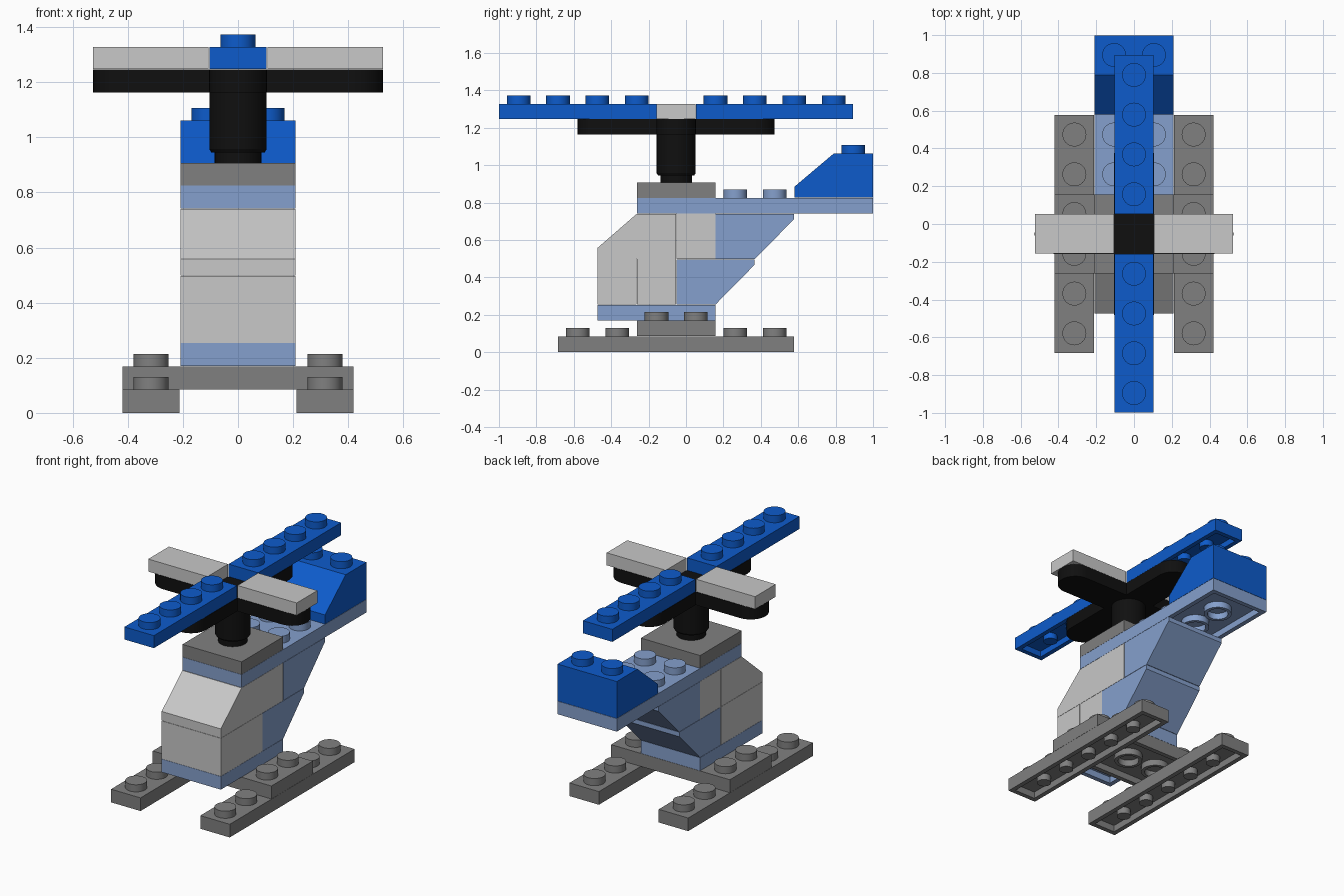
import bpy, bmesh, math
from mathutils import Matrix, Vector

cube = bpy.data.objects.get("Cube")
if cube:
    bpy.data.objects.remove(cube, do_unlink=True)

P = 2 / 9.5            # stud pitch
C = -P / 4             # y of the rotor axis
H = 0.084              # plate height
GAP = 0.001            # seam between bricks
STUD_R, STUD_H = 0.3 * P, 0.045
parts = []


def material(name, rgb):
    m = bpy.data.materials.new(name)
    m.use_nodes = True
    m.diffuse_color = (*rgb, 1)
    m.node_tree.nodes["Principled BSDF"].inputs["Base Color"].default_value = (*rgb, 1)
    return m


BLUE = material("blue", (0.004, 0.105, 0.6))
PALE = material("pale blue", (0.235, 0.352, 0.61))
LIGHT = material("light grey", (0.58, 0.58, 0.58))
DARK = material("dark grey", (0.216, 0.216, 0.216))
BLACK = material("black", (0.005, 0.005, 0.005))


def finish(name, bm, mat):
    bmesh.ops.recalc_face_normals(bm, faces=bm.faces)
    mesh = bpy.data.meshes.new(name)
    bm.to_mesh(mesh)
    bm.free()
    mesh.materials.append(mat)
    ob = bpy.data.objects.new(name, mesh)
    bpy.context.collection.objects.link(ob)
    parts.append(ob)
    return ob


def cylinder(bm, x, y, z0, z1, r, r2=None):
    bmesh.ops.create_cone(bm, cap_ends=True, segments=32, radius1=r,
                          radius2=r2 or r, depth=z1 - z0,
                          matrix=Matrix.Translation((x, y, (z0 + z1) / 2)))


def tube(bm, x, y, z0, z1, r_out, r_in):
    ring = [(r_out, z0), (r_out, z1), (r_in, z1), (r_in, z0)]
    verts = [bm.verts.new((x + r, y, z)) for r, z in ring]
    edges = [bm.edges.new((verts[i], verts[(i + 1) % 4])) for i in range(4)]
    out = bmesh.ops.spin(bm, geom=verts + edges, cent=(x, y, 0), axis=(0, 0, 1),
                         angle=math.tau, steps=24, use_merge=True)
    bmesh.ops.remove_doubles(bm, verts=bm.verts, dist=1e-5)


def brick(name, mat, x, y, nx, ny, z0, z1, studs=lambda x, y: False, hollow=True):
    """Block with corner (x, y), nx by ny studs, hollow below with tubes or pins."""
    bm = bmesh.new()
    size = Vector((nx * P - 2 * GAP, ny * P - 2 * GAP, z1 - z0 - GAP))
    mid = Vector((x + nx * P / 2, y + ny * P / 2, (z0 + z1) / 2))
    bmesh.ops.create_cube(bm, size=1, matrix=Matrix.Translation(mid) @ Matrix.Diagonal((*size, 1)))
    if hollow:
        bottom = min(bm.faces, key=lambda f: f.calc_center_median().z)
        bmesh.ops.inset_region(bm, faces=[bottom], thickness=0.2 * P)
        pocket = bmesh.ops.extrude_discrete_faces(bm, faces=[bottom])["faces"][0]
        roof = z1 - 0.5 * H
        bmesh.ops.translate(bm, verts=pocket.verts, vec=(0, 0, roof - z0))
        if min(nx, ny) > 1:
            for i in range(1, nx):
                for j in range(1, ny):
                    tube(bm, x + i * P, y + j * P, z0 + GAP, roof, 0.4 * P, 0.3 * P)
        else:
            for k in range(1, max(nx, ny)):
                px, py = (k, 0.5) if nx > 1 else (0.5, k)
                cylinder(bm, x + px * P, y + py * P, z0 + GAP, roof, 0.2 * P)
    for i in range(nx):
        for j in range(ny):
            sx, sy = x + (i + 0.5) * P, y + (j + 0.5) * P
            if studs(sx, sy):
                cylinder(bm, sx, sy, z1 - 0.01, z1 + STUD_H, STUD_R)
    return finish(name, bm, mat)


def wedge(name, mat, profile, studs=()):
    """Side profile of (y, z) points, two studs wide."""
    bm = bmesh.new()
    face = bm.faces.new([bm.verts.new((-P + GAP, y, z)) for y, z in profile])
    side = bmesh.ops.extrude_face_region(bm, geom=[face])["geom"]
    bmesh.ops.translate(bm, vec=(2 * (P - GAP), 0, 0),
                        verts=[v for v in side if isinstance(v, bmesh.types.BMVert)])
    top = max(z for y, z in profile)
    for sx, sy in studs:
        cylinder(bm, sx, sy, top - 0.01, top + STUD_H, STUD_R)
    return finish(name, bm, mat)


def row(n):
    """y of a grid line, n studs behind the rotor axis."""
    return C + n * P


always = lambda x, y: True
Z = [0, 0.085, 0.169, 0.254, 0.498, 0.741, 0.825, 0.907]   # layer heights
LIP = 0.06

# Landing gear
for side, x in (("right", -2 * P), ("left", P)):
    brick(side + "_skid", DARK, x, row(-3), 1, 6, Z[0], Z[1],
          lambda x, y: not row(-1) < y < row(1))
brick("skid_cross_plate", DARK, -2 * P, row(-1), 4, 2, Z[1], Z[2],
      lambda x, y: abs(x) > P)

# Cabin
brick("floor_plate", PALE, -P, row(-2), 2, 3, Z[2], Z[3])
brick("nose_brick", LIGHT, -P, row(-2), 2, 1, Z[3], Z[4], hollow=False)
brick("lower_cabin_brick", LIGHT, -P, row(-1), 2, 1, Z[3], Z[4], hollow=False)
brick("upper_cabin_brick", LIGHT, -P, row(0), 2, 1, Z[4], Z[5], hollow=False)
wedge("windscreen_slope", LIGHT, [
    (row(-2) + GAP, Z[4] + GAP), (row(0) - GAP, Z[4] + GAP), (row(0) - GAP, Z[5] - GAP),
    (row(-1), Z[5] - GAP), (row(-2) + GAP, Z[4] + LIP)])
for name, n, z0, z1 in (("lower_rear_slope", 0, Z[3], Z[4]), ("upper_rear_slope", 1, Z[4], Z[5])):
    wedge(name, PALE, [
        (row(n) + GAP, z0 + GAP), (row(n + 1), z0 + GAP), (row(n + 2) - GAP, z1 - 0.03),
        (row(n + 2) - GAP, z1 - GAP), (row(n) + GAP, z1 - GAP)])

# Roof and tail
brick("tail_boom_plate", PALE, -P, row(-1), 2, 6, Z[5], Z[6],
      lambda x, y: row(1) < y < row(3))
brick("rotor_base", DARK, -P, row(-1), 2, 2, Z[6], Z[7])
TAIL = 1.062
wedge("tail_fin", BLUE, [
    (row(3) + GAP, Z[6] + GAP), (row(5) - GAP, Z[6] + GAP), (row(5) - GAP, TAIL),
    (row(4), TAIL), (row(3) + GAP, Z[6] + LIP)],
    [(s * P / 2, row(4.5)) for s in (-1, 1)])

# Rotor mast
HUB, BLADE, TOP = 1.163, 1.247, 1.328
bm = bmesh.new()
cylinder(bm, 0, C, Z[7] - GAP, 0.955, 0.085)
cylinder(bm, 0, C, 0.945, 0.957, 0.097, 0.104)
cylinder(bm, 0, C, 0.957, HUB + 0.01, 0.104)
finish("rotor_mast", bm, BLACK)

# Rotor cross with rounded arm ends
for name, turn in (("rotor_arm_lengthwise", math.pi / 2), ("rotor_arm_crosswise", 0)):
    bm = bmesh.new()
    outline = []
    for end in (1, -1):
        for k in range(17):
            a = math.pi * (k / 16 - 0.5)
            outline.append((end * (2 * P + P / 2 * math.cos(a)), end * P / 2 * math.sin(a), HUB))
    face = bm.faces.new([bm.verts.new(p) for p in outline])
    lift = bmesh.ops.extrude_face_region(bm, geom=[face])["geom"]
    bmesh.ops.translate(bm, vec=(0, 0, BLADE - HUB - GAP),
                        verts=[v for v in lift if isinstance(v, bmesh.types.BMVert)])
    bmesh.ops.transform(bm, verts=bm.verts,
                        matrix=Matrix.Translation((0, C, 0)) @ Matrix.Rotation(turn, 4, "Z"))
    finish(name, bm, BLACK)

# Rotor blades
for side, x in (("right", -2.5 * P), ("left", 0.5 * P)):
    brick(side + "_rotor_tile", LIGHT, x, row(-0.5), 2, 1, BLADE, TOP)
for end, n in (("front", -4.5), ("rear", 0.5)):
    brick(end + "_rotor_blade", BLUE, -P / 2, row(n), 1, 4, BLADE, TOP, always)

# Smooth the round parts, keep edges sharp
bpy.ops.object.select_all(action="DESELECT")
for ob in parts:
    ob.select_set(True)
bpy.context.view_layer.objects.active = parts[0]
bpy.ops.object.shade_smooth_by_angle(angle=math.radians(30))
